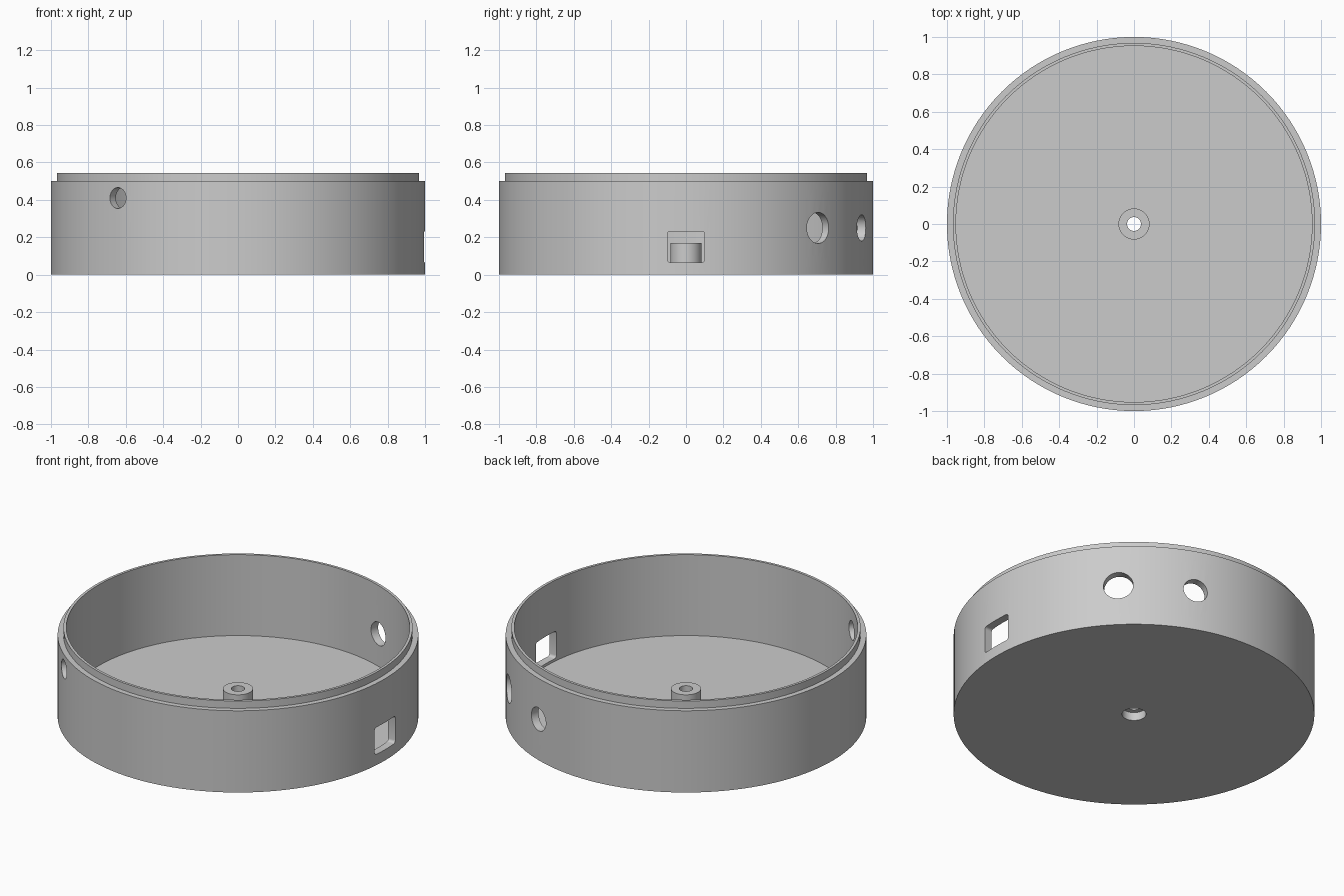
import bpy, bmesh, math
from mathutils import Matrix

if "Cube" in bpy.data.objects:
    bpy.data.objects.remove(bpy.data.objects["Cube"], do_unlink=True)

SEGMENTS = 128
FLOOR, INNER = 0.05, 0.952

grey = bpy.data.materials.new("plain grey")
grey.use_nodes = True
colour = (0.6, 0.6, 0.6, 1)
grey.diffuse_color = colour
grey.node_tree.nodes["Principled BSDF"].inputs["Base Color"].default_value = colour


def make_object(name, bm):
    bmesh.ops.recalc_face_normals(bm, faces=bm.faces)
    mesh = bpy.data.meshes.new(name)
    bm.to_mesh(mesh)
    bm.free()
    mesh.materials.append(grey)
    obj = bpy.data.objects.new(name, mesh)
    bpy.context.collection.objects.link(obj)
    return obj


def lathe(name, profile):
    """Turn a closed (radius, height) profile about the z axis."""
    bm = bmesh.new()
    rings = []
    for i in range(SEGMENTS):
        a = math.tau * i / SEGMENTS
        rings.append([bm.verts.new((r * math.cos(a), r * math.sin(a), z)) for r, z in profile])
    n = len(profile)
    for i in range(SEGMENTS):
        a, b = rings[i], rings[(i + 1) % SEGMENTS]
        for j in range(n):
            k = (j + 1) % n
            bm.faces.new((a[j], b[j], b[k], a[k]))
    return make_object(name, bm)


def placed(angle, z):
    """Wall position at an angle from +x, with local x pointing outward."""
    return Matrix.Rotation(math.radians(angle), 4, 'Z') @ Matrix.Translation((0.97, 0, z))


def round_cutter(name, angle, z, radius):
    bm = bmesh.new()
    bmesh.ops.create_cone(bm, cap_ends=True, segments=48, radius1=radius, radius2=radius,
                          depth=0.3, matrix=placed(angle, z) @ Matrix.Rotation(math.pi / 2, 4, 'Y'))
    return make_object(name, bm)


def slot_cutter(name, angle, z, width, height, corner):
    bm = bmesh.new()
    bmesh.ops.create_cube(bm, size=1, matrix=Matrix.Diagonal((0.3, width, height, 1)))
    edges = [e for e in bm.edges if abs(e.verts[0].co.x - e.verts[1].co.x) > 0.1]
    bmesh.ops.bevel(bm, geom=edges, offset=corner, segments=4, profile=0.5, affect='EDGES')
    bm.transform(placed(angle, z))
    return make_object(name, bm)


# Round tray: recessed screw hole, floor, wall, locating lip and centre post
tray = lathe("round_tray", [
    (0.037, 0.05), (0.067, 0.05), (0.067, 0), (1, 0), (1, 0.5),
    (0.968, 0.5), (0.968, 0.545), (INNER, 0.545), (INNER, FLOOR),
    (0.083, FLOOR), (0.083, 0.17), (0.037, 0.17)])

# Openings through the wall
cutters = [
    slot_cutter("side_slot_cutter", 0, 0.149, 0.2, 0.166, 0.016),
    round_cutter("large_port_cutter", 45, 0.25, 0.083),
    round_cutter("medium_port_cutter", 70, 0.25, 0.07),
    round_cutter("small_port_cutter", 230, 0.41, 0.056),
    slot_cutter("switch_slot_cutter", 230, 0.245, 0.134, 0.152, 0.006),
]
bpy.context.view_layer.objects.active = tray
for cutter in cutters:
    cutter.hide_render = True
    mod = tray.modifiers.new(cutter.name, 'BOOLEAN')
    mod.operation, mod.solver, mod.object = 'DIFFERENCE', 'EXACT', cutter
    bpy.ops.object.modifier_apply(modifier=mod.name)
    bpy.data.objects.remove(cutter, do_unlink=True)

# Smooth walls with crisp edges
bpy.ops.object.select_all(action='DESELECT')
tray.select_set(True)
bpy.context.view_layer.objects.active = tray
bpy.ops.object.shade_smooth_by_angle(angle=math.radians(30))
